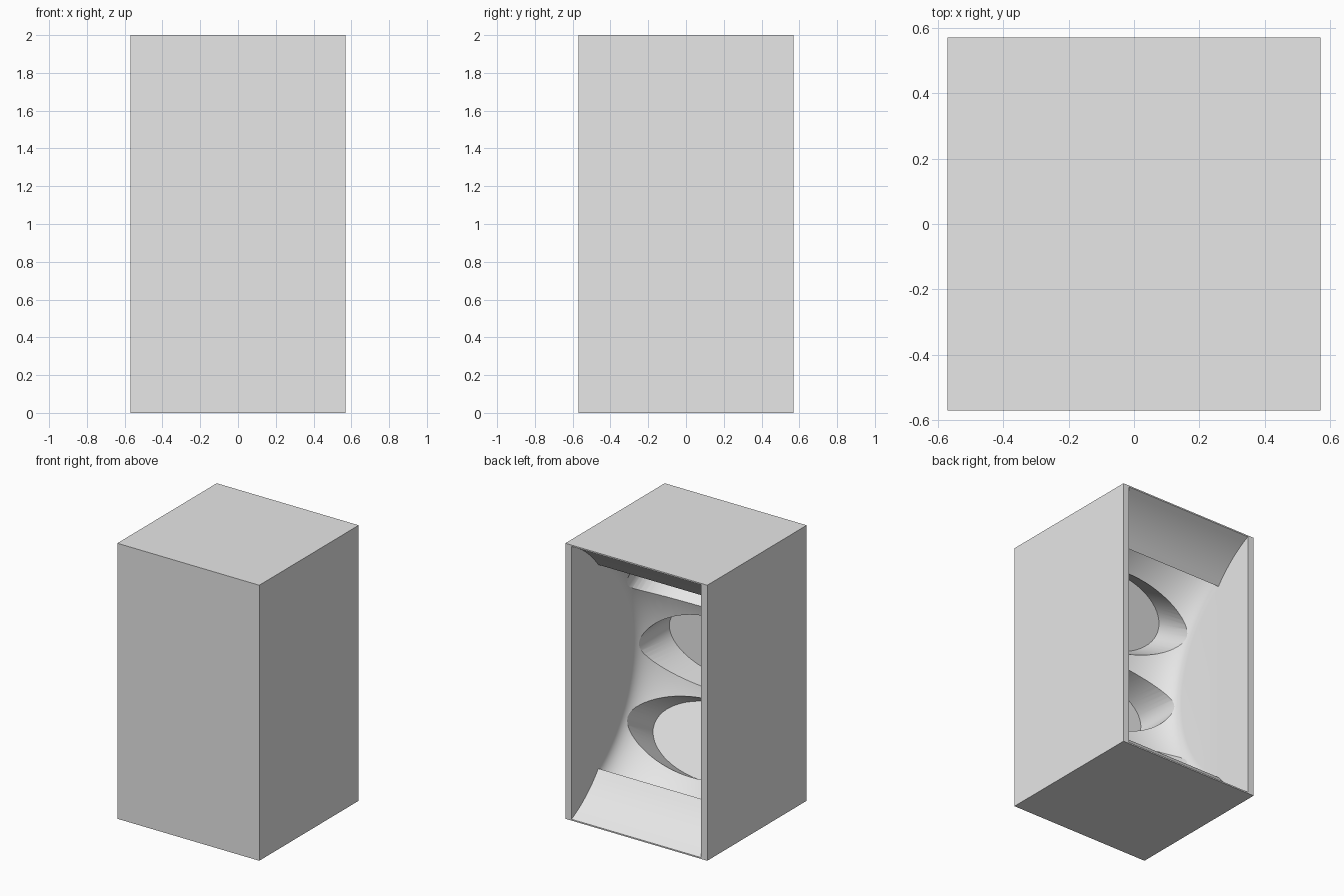
import bpy, bmesh, math
from mathutils import Vector, Matrix

cube = bpy.data.objects.get("Cube")
if cube:
    bpy.data.objects.remove(cube, do_unlink=True)

HALF, HEIGHT = 0.57, 2.0          # cabinet half width and height
INNER = 0.52                      # half width of the cavity
AXIS_Y, MID_Z = 0.78, 1.0         # centre line of the curved back wall
SIDE_R, BULGE = 0.903, 0.24       # wall radius at the sides, extra depth in the middle
SWEEP = math.radians(55)

grey = bpy.data.materials.new("light_grey")
grey.use_nodes = True
grey.diffuse_color = (0.8, 0.8, 0.8, 1)
grey.node_tree.nodes["Principled BSDF"].inputs["Base Color"].default_value = (0.8, 0.8, 0.8, 1)


def make_object(name, bm):
    bmesh.ops.recalc_face_normals(bm, faces=bm.faces)
    mesh = bpy.data.meshes.new(name)
    bm.to_mesh(mesh)
    bm.free()
    mesh.materials.append(grey)
    obj = bpy.data.objects.new(name, mesh)
    bpy.context.collection.objects.link(obj)
    return obj


def polar(radius, angle):
    """Point (y, z) on the curved wall; angle 0 is mid height."""
    return AXIS_Y - radius * math.cos(angle), MID_Z + radius * math.sin(angle)


def cavity_profile(x):
    """Closed side profile of the cavity at one width position."""
    lip_y, lip_z = polar(SIDE_R, -SWEEP)
    rim_y, rim_z = HALF, 0.01
    flare = [(HALF + 0.1, rim_z)]
    for i in range(9):
        t = i / 8
        sag = 0.08 * t * (1 - t)
        flare.append((rim_y + (lip_y - rim_y) * t - sag * 0.6,
                      rim_z + (lip_z - rim_z) * t - sag))
    radius = SIDE_R + 0.0005 + BULGE * math.sqrt(max(0, 1 - (x / INNER) ** 2))
    arc = [polar(radius, SWEEP * (i / 20 - 1)) for i in range(41)]
    return flare + arc + [(y, HEIGHT - z) for y, z in reversed(flare)]


# Cabinet block
bm = bmesh.new()
bmesh.ops.create_cube(bm, size=1)
bmesh.ops.scale(bm, vec=(2 * HALF, 2 * HALF, HEIGHT), verts=bm.verts)
bmesh.ops.translate(bm, vec=(0, 0, HEIGHT / 2), verts=bm.verts)
cabinet = make_object("cabinet", bm)

# Cavity: flared mouth and a trough-shaped back wall, skinned across the width
bm = bmesh.new()
steps = 40
loops = []
for i in range(steps + 1):
    x = -INNER * math.cos(math.pi * i / steps)
    loops.append([bm.verts.new((x, y, z)) for y, z in cavity_profile(x)])
for a, b in zip(loops, loops[1:]):
    for j in range(len(a)):
        k = (j + 1) % len(a)
        bm.faces.new((a[j], a[k], b[k], b[j]))
bm.faces.new(loops[0])
bm.faces.new(loops[-1])
cutters = [make_object("cavity_cutter", bm)]

# Three oval recesses fanned along the back wall
for name, degrees in (("lower", -30), ("middle", 0), ("upper", 30)):
    angle = math.radians(degrees)
    near, far = 0.7, 1.31
    bm = bmesh.new()
    bmesh.ops.create_cone(bm, cap_ends=True, segments=64, radius1=1, radius2=1, depth=far - near)
    bmesh.ops.scale(bm, vec=(0.505, 0.262, 1), verts=bm.verts)
    y, z = polar((near + far) / 2, angle)
    outward = Vector((0, -math.cos(angle), math.sin(angle)))
    side = Vector((1, 0, 0))
    turn = Matrix((side, outward.cross(side), outward)).transposed().to_4x4()
    bmesh.ops.transform(bm, matrix=Matrix.Translation((0, y, z)) @ turn, verts=bm.verts)
    cutters.append(make_object(name + "_recess_cutter", bm))

# Carve the cabinet
bpy.ops.object.select_all(action="DESELECT")
bpy.context.view_layer.objects.active = cabinet
cabinet.select_set(True)
for cutter in cutters:
    cutter.hide_render = True
    mod = cabinet.modifiers.new(cutter.name, "BOOLEAN")
    mod.operation = "DIFFERENCE"
    mod.solver = "EXACT"
    mod.object = cutter
    bpy.ops.object.modifier_apply(modifier=mod.name)
    bpy.data.objects.remove(cutter, do_unlink=True)

bpy.ops.object.shade_smooth_by_angle(angle=math.radians(30))
